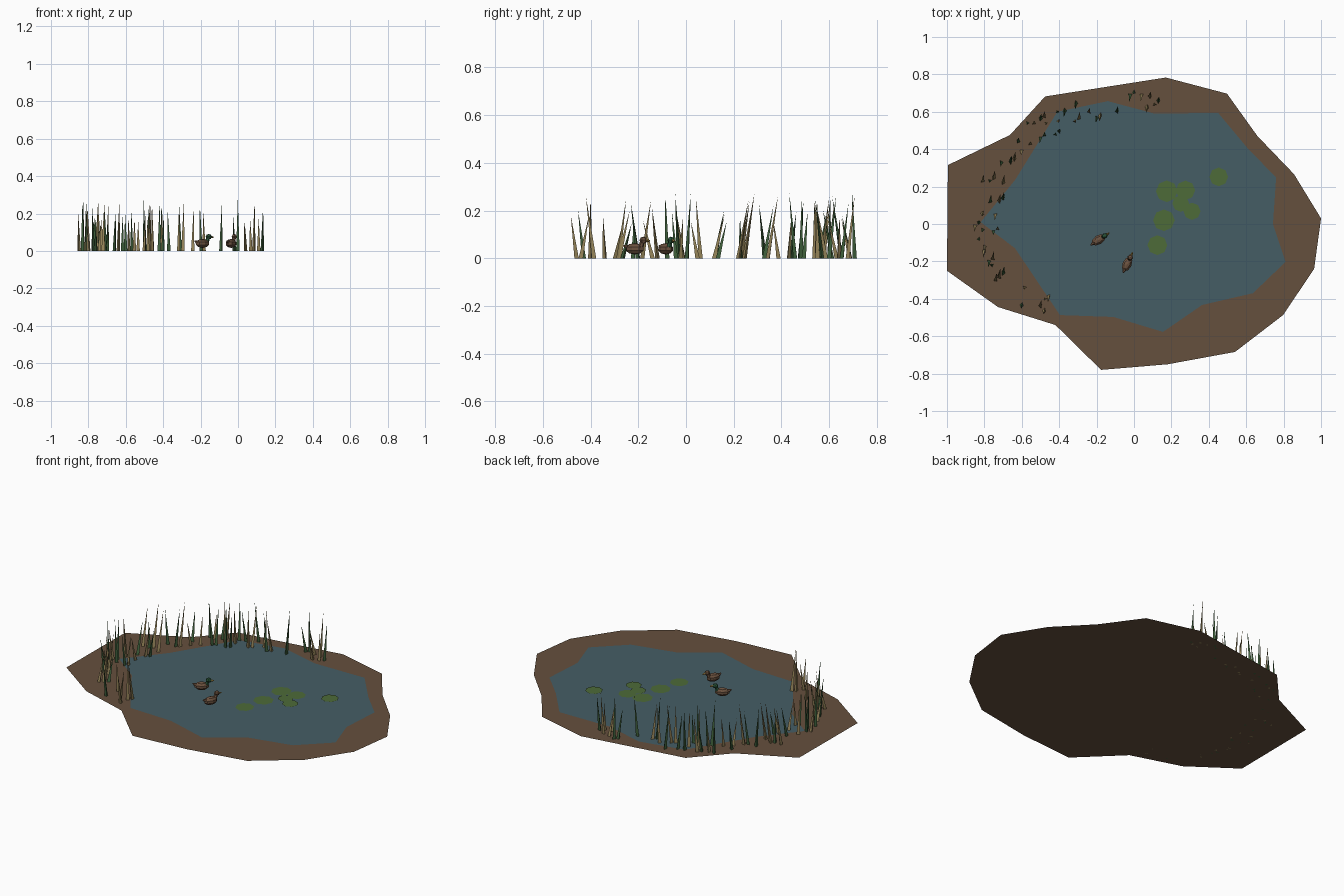
import bpy, bmesh, math, random
from mathutils import Matrix, Vector

if "Cube" in bpy.data.objects:
    bpy.data.objects.remove(bpy.data.objects["Cube"])
random.seed(4)


def mat(name, r, g, b):
    m = bpy.data.materials.new(name)
    m.diffuse_color = (r, g, b, 1)
    m.use_nodes = True
    m.node_tree.nodes["Principled BSDF"].inputs["Base Color"].default_value = m.diffuse_color
    return m


MUD = mat("mud brown", 0.13, 0.08, 0.047)
WATER = mat("pond blue", 0.06, 0.11, 0.13)
PAD = mat("lily green", 0.075, 0.145, 0.04)
GREEN = mat("reed green", 0.05, 0.12, 0.045)
TAN = mat("reed straw", 0.30, 0.23, 0.10)
BODY = mat("duck brown", 0.15, 0.085, 0.05)
HEAD = mat("drake green", 0.025, 0.10, 0.045)
BILL = mat("bill ochre", 0.35, 0.22, 0.05)


def finish(name, bm, *mats):
    me = bpy.data.meshes.new(name)
    bm.to_mesh(me)
    bm.free()
    for m in mats:
        me.materials.append(m)
    ob = bpy.data.objects.new(name, me)
    bpy.context.collection.objects.link(ob)
    return ob


def sheet(name, points, z, m):
    bm = bmesh.new()
    f = bm.faces.new([bm.verts.new((x, y, z)) for x, y in points])
    f.normal_update()
    if f.normal.z < 0:
        f.normal_flip()
    bmesh.ops.triangulate(bm, faces=[f])
    return finish(name, bm, m)


# muddy bank and water surface
sheet("mud_bank", [
    (-.995, .315), (-.663, .476), (-.475, .682), (.17, .783), (.497, .697), (.66, .47),
    (.855, .267), (1, .03), (.963, -.24), (.797, -.487), (.54, -.684), (.18, -.75),
    (-.176, -.78), (-.42, -.54), (-.727, -.444), (-1, -.25)], 0, MUD)
sheet("water", [
    (-.41, .6), (-.14, .657), (.11, .59), (.45, .594), (.615, .396), (.76, .25),
    (.743, 0), (.81, -.203), (.636, -.37), (.364, -.433), (.155, -.577), (-.11, -.497),
    (-.396, -.487), (-.636, -.13), (-.82, .01), (-.636, .235)], 0.002, WATER)

# lily pads
pads = [(.125, -.113, .053), (.16, .02, .058), (.175, .175, .058), (.275, .18, .052),
        (.25, .11, .045), (.31, .068, .046), (.453, .252, .05)]
for i, (x, y, r) in enumerate(pads):
    sheet("lily_pad", [(x + r * math.cos(k * math.pi / 4), y + r * math.sin(k * math.pi / 4))
                       for k in range(8)], 0.004 + i * 0.0004, PAD)

# reeds: thin three-sided blades, leaning along y
spots = [(-.02, .69), (.04, .69), (.085, .68), (.11, .64), (.07, .63), (-.09, .6), (-.2, .57),
         (-.24, .6), (-.31, .65), (-.315, .55), (-.37, .61), (-.41, .6), (-.42, .48),
         (-.47, .54), (-.405, .55), (-.5, .56), (-.535, .54), (-.57, .54), (-.5, .46),
         (-.555, .43), (-.62, .44), (-.66, .33), (-.6, .39), (-.71, .33), (-.77, .23),
         (-.81, .23), (-.7, .22), (-.72, .12), (-.77, .12), (-.81, .06), (-.85, -.01),
         (-.81, -.03), (-.74, .05), (-.75, -.04), (-.83, -.08), (-.8, -.14), (-.775, -.2),
         (-.8, -.12), (-.76, -.22), (-.72, -.28), (-.585, -.34), (-.6, -.43), (-.475, -.4),
         (-.48, -.46), (-.5, -.44), (-.74, -.3)]
spots += [(x + .02, y + .015) for x, y in spots[::3]]
bm = bmesh.new()
for i, (x, y) in enumerate(spots):
    h = random.uniform(0.15, 0.275)
    lean = random.uniform(-0.045, 0.045)
    spin = random.uniform(0, math.tau)
    ring = [bm.verts.new((x + .011 * math.cos(spin + k * math.tau / 3),
                          y + .011 * math.sin(spin + k * math.tau / 3), 0)) for k in range(3)]
    tip = bm.verts.new((x + lean * .15, y + lean, h))
    faces = [bm.faces.new((ring[k], ring[(k + 1) % 3], tip)) for k in range(3)]
    faces.append(bm.faces.new(ring[::-1]))
    for f in faces:
        f.material_index = random.Random(i * 7).random() < 0.5
finish("reeds", bm, GREEN, TAN)


def ball(name, size, centre, m, place, seg=8, rings=5):
    bm = bmesh.new()
    bmesh.ops.create_uvsphere(bm, u_segments=seg, v_segments=rings, radius=1)
    bmesh.ops.transform(bm, verts=bm.verts, matrix=place @ Matrix.Translation(centre)
                        @ Matrix.Diagonal((*size, 1)))
    return finish(name, bm, m)


def spike(name, a, b, r1, r2, m, place, seg=6):
    a, b = Vector(a), Vector(b)
    bm = bmesh.new()
    bmesh.ops.create_cone(bm, cap_ends=True, segments=seg, radius1=r1, radius2=r2,
                          depth=(b - a).length)
    turn = Vector((0, 0, 1)).rotation_difference(b - a).to_matrix().to_4x4()
    bmesh.ops.transform(bm, verts=bm.verts,
                        matrix=place @ Matrix.Translation((a + b) / 2) @ turn)
    return finish(name, bm, m)


# two ducks, built facing +x then placed
for x, y, angle, head in ((-.19, -.085, 33, HEAD), (-.037, -.215, 65, BODY)):
    place = Matrix.Translation((x, y, 0)) @ Matrix.Rotation(math.radians(angle), 4, 'Z')
    ball("duck_body", (.043, .026, .024), (0, 0, .04), BODY, place)
    spike("duck_tail", (-.03, 0, .045), (-.05, 0, .054), .012, .003, BODY, place)
    spike("duck_neck", (.028, 0, .048), (.036, 0, .072), .012, .009, head, place)
    ball("duck_head", (.017, .015, .015), (.04, 0, .076), head, place, 6, 4)
    spike("duck_bill", (.052, 0, .075), (.07, 0, .073), .007, .003, BILL, place, 4)
